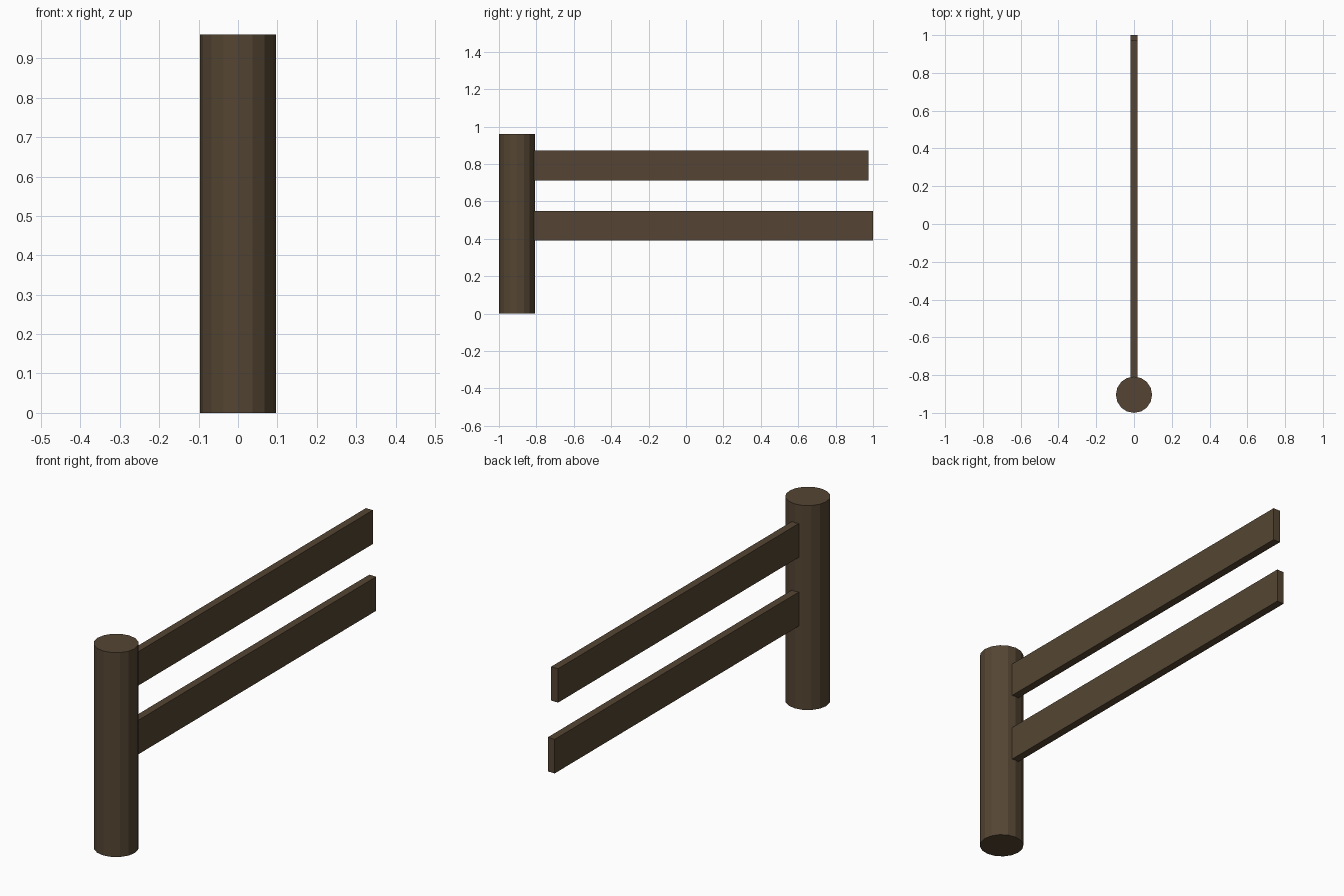
import bpy

if "Cube" in bpy.data.objects:
    bpy.data.objects.remove(bpy.data.objects["Cube"])

wood = bpy.data.materials.new("dark_wood")
wood.diffuse_color = (0.09, 0.06, 0.033, 1)
wood.use_nodes = True
wood.node_tree.nodes["Principled BSDF"].inputs["Base Color"].default_value = wood.diffuse_color

R, H = 0.096, 0.96      # post radius and height
POST_Y = -1 + R


def rail(name, z0, z1, y_end):
    """Flat board running from inside the post to y_end."""
    y0 = POST_Y + 0.03
    bpy.ops.mesh.primitive_cube_add(size=1, location=(0, (y0 + y_end) / 2, (z0 + z1) / 2))
    ob = bpy.context.object
    ob.name = name
    ob.scale = (0.036, y_end - y0, z1 - z0)
    bpy.ops.object.transform_apply(location=False, rotation=False, scale=True)
    ob.data.materials.append(wood)


# Round post
bpy.ops.mesh.primitive_cylinder_add(vertices=16, radius=R, depth=H, location=(0, POST_Y, H / 2))
post = bpy.context.object
post.name = "fence_post"
post.data.materials.append(wood)

# Two horizontal rails, the lower one slightly longer
rail("lower_rail", 0.39, 0.55, 1.0)
rail("upper_rail", 0.713, 0.872, 0.975)
